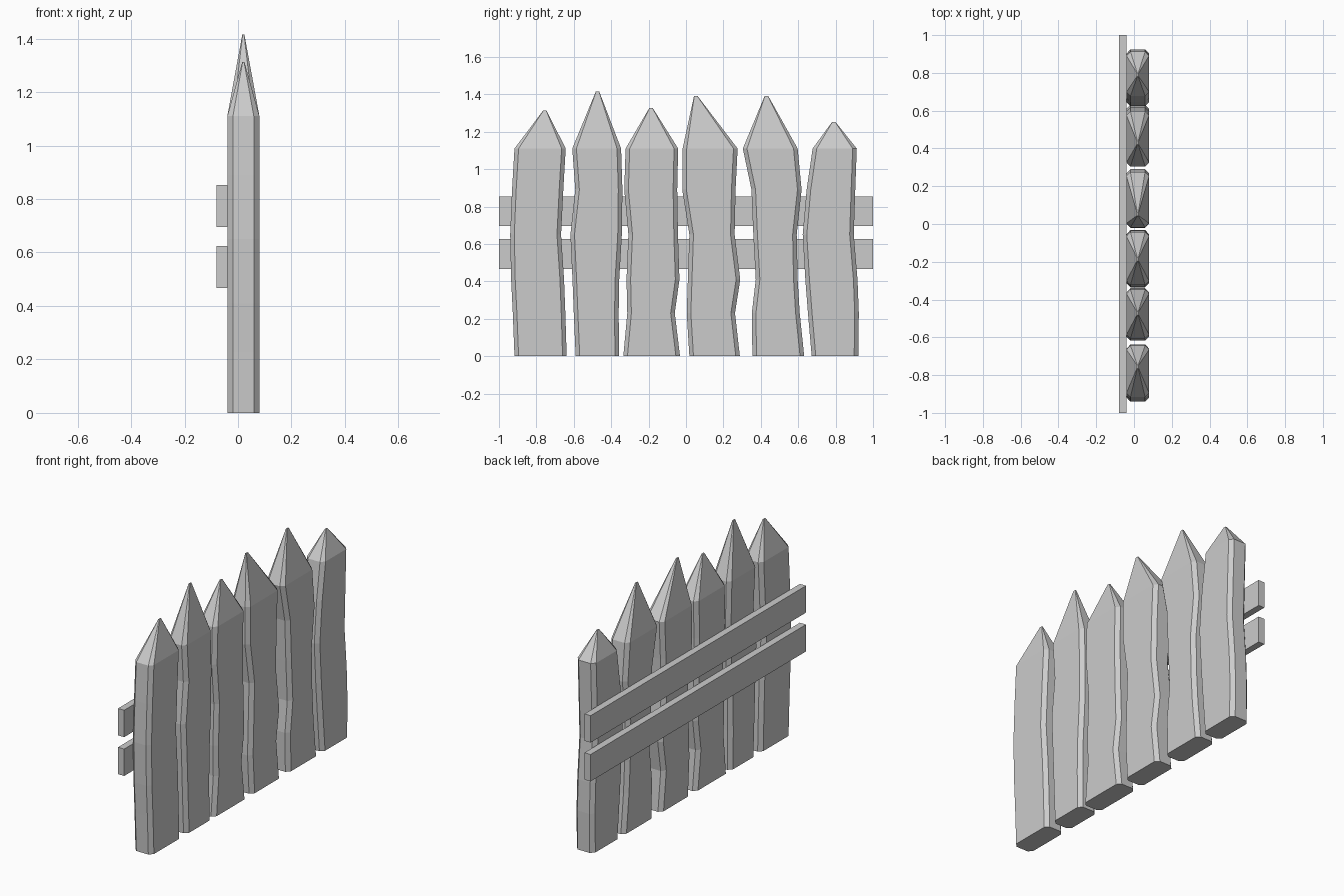
import bpy, bmesh

if "Cube" in bpy.data.objects:
    bpy.data.objects.remove(bpy.data.objects["Cube"])

LEVELS = (0, 0.23, 0.41, 0.65, 0.89, 1.11)   # heights where the pickets bend
X0, X1, CX, CY = -0.04, 0.08, 0.021, 0.022    # picket depth and corner chamfer

# each picket: left edge, right edge (y at every level), tip y, tip z
PICKETS = [
    ((-.917, -.926, -.935, -.94, -.93, -.917), (-.638, -.645, -.652, -.668, -.656, -.643), -.755, 1.313),
    ((-.59, -.60, -.607, -.618, -.592, -.608), (-.358, -.36, -.357, -.343, -.34, -.347), -.473, 1.415),
    ((-.335, -.314, -.318, -.308, -.33, -.323), (-.032, -.06, -.035, -.043, -.047, -.042), -.187, 1.327),
    ((.018, .004, .01, .018, -.02, -.018), (.288, .262, .29, .26, .265, .276), .052, 1.392),
    ((.355, .352, .373, .36, .35, .304), (.632, .608, .597, .592, .618, .597), .43, 1.392),
    ((.672, .652, .638, .624, .645, .677), (.921, .924, .917, .897, .905, .913), .79, 1.252),
]


def finish(name, bm):
    bmesh.ops.recalc_face_normals(bm, faces=bm.faces)
    mesh = bpy.data.meshes.new(name)
    bm.to_mesh(mesh)
    bm.free()
    obj = bpy.data.objects.new(name, mesh)
    bpy.context.collection.objects.link(obj)
    return obj


def octagon(a, b, x0, x1, cx, cy):
    return [(x0 + cx, a), (x1 - cx, a), (x1, a + cy), (x1, b - cy),
            (x1 - cx, b), (x0 + cx, b), (x0, b - cy), (x0, a + cy)]


def picket(name, left, right, tip_y, tip_z):
    bm = bmesh.new()
    rings = [[bm.verts.new((x, y, z)) for x, y in octagon(a, b, X0, X1, CX, CY)]
             for a, b, z in zip(left, right, LEVELS)]
    # narrow blunt point
    tip = octagon(tip_y - .009, tip_y + .009, .016, .024, .0015, .0015)
    rings.append([bm.verts.new((x, y, tip_z)) for x, y in tip])
    for lo, hi in zip(rings, rings[1:]):
        for i in range(8):
            j = (i + 1) % 8
            bm.faces.new((lo[i], lo[j], hi[j], hi[i]))
    bm.faces.new(rings[0])
    bm.faces.new(rings[-1])
    return finish(name, bm)


def rail(name, z0, z1):
    bm = bmesh.new()
    bmesh.ops.create_cube(bm, size=1)
    for v in bm.verts:
        v.co = (-.06 + v.co.x * .04, v.co.y * 2, (z0 + z1) / 2 + v.co.z * (z1 - z0))
    return finish(name, bm)


# Crooked pointed pickets
for n, data in enumerate(PICKETS, 1):
    picket(f"picket_{n}", *data)

# Horizontal rails behind them
rail("lower_rail", .467, .625)
rail("upper_rail", .695, .853)
